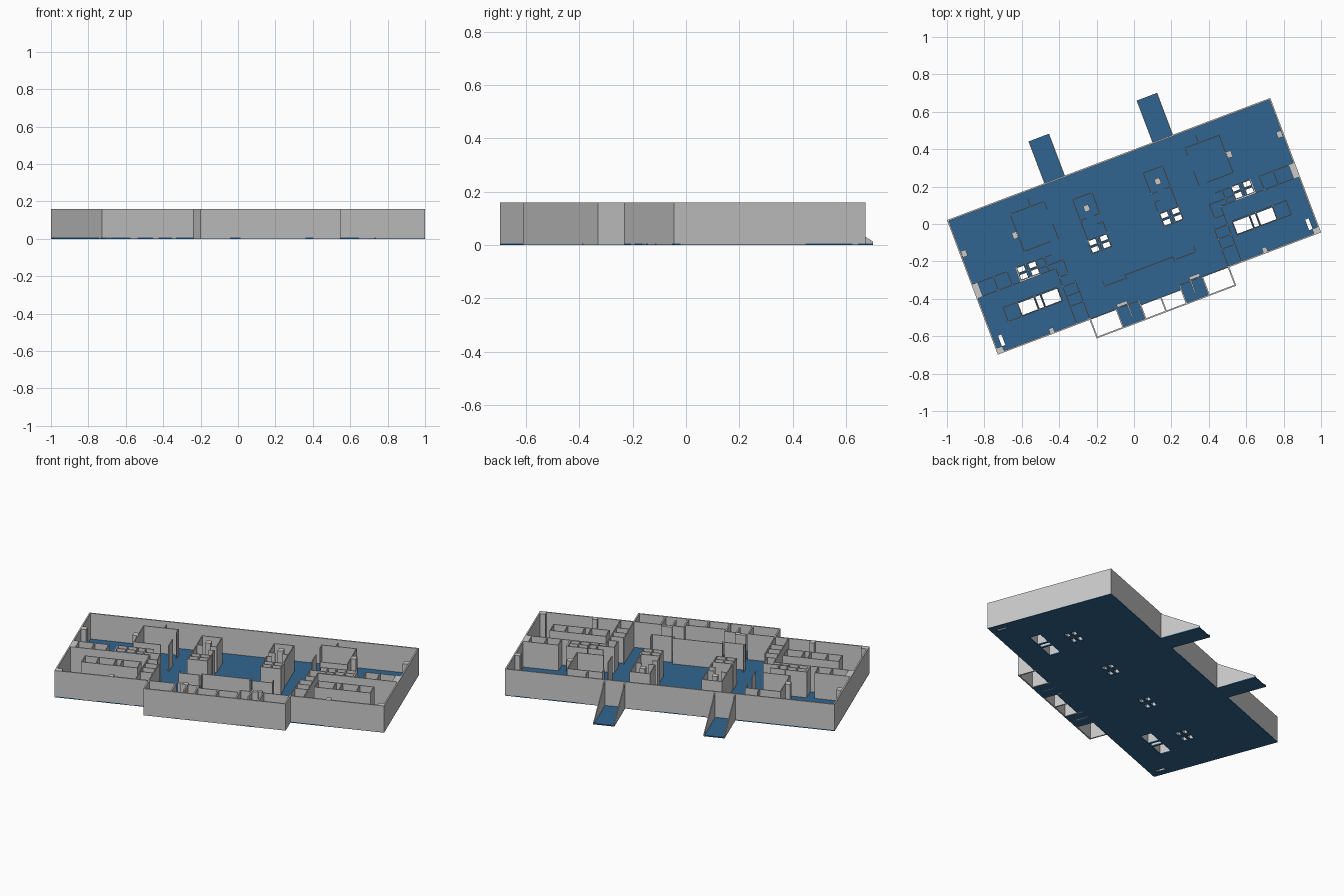
import bpy, bmesh, math
from mathutils import Matrix

# Plan is drawn for the right half in local (u, v) coordinates, mirrored, then turned
PLACE = Matrix.Rotation(math.radians(20.7), 4, 'Z') @ Matrix.Translation((-0.004, 0, 0))
H = 0.16
T = 0.005
blue = bpy.data.materials.new("floor_blue")
blue.diffuse_color = (0.03, 0.13, 0.28, 1)


def finish(name, bm, mat=None):
    bmesh.ops.recalc_face_normals(bm, faces=bm.faces)
    me = bpy.data.meshes.new(name)
    bm.to_mesh(me)
    bm.free()
    ob = bpy.data.objects.new(name, me)
    bpy.context.collection.objects.link(ob)
    ob.matrix_world = PLACE
    if mat:
        me.materials.append(mat)
    mod = ob.modifiers.new("mirror", 'MIRROR')
    mod.use_clip = True
    mod.merge_threshold = 0.0005
    return ob


def box(bm, u0, v0, u1, v1, z0, z1):
    m = Matrix.Translation(((u0 + u1) / 2, (v0 + v1) / 2, (z0 + z1) / 2)) @ \
        Matrix.Diagonal((u1 - u0, v1 - v0, z1 - z0, 1))
    bmesh.ops.create_cube(bm, size=1, matrix=m)


def walls(name, segs, t=T, z0=0.004, h=H):
    """Axis-aligned wall segments (u0, v0, u1, v1), thickened about their line."""
    bm = bmesh.new()
    for u0, v0, u1, v1 in segs:
        lo = 0 if u0 == 0 else u0 - t / 2
        box(bm, lo, min(v0, v1) - t / 2, u1 + t / 2, max(v0, v1) + t / 2, z0, h)
    return finish(name, bm)


def room(u0, v0, u1, v1):
    return [(u0, v0, u1, v0), (u0, v1, u1, v1), (u0, v0, u0, v1), (u1, v0, u1, v1)]


# Floor: outline rectangles minus shaft openings, on a grid of cut lines
solid = [(0, -0.396, 0.924, 0.373), (0.25, 0.373, 0.368, 0.612),
         (0.117, -0.502, 0.245, -0.396), (0, -0.42, 0.117, -0.396)]
holes = [(0.503, -0.245, 0.592, -0.178), (0.602, -0.245, 0.628, -0.178),
         (0.638, -0.245, 0.726, -0.178), (0.868, -0.362, 0.888, -0.302)]
CLUSTERS = (0.205, 0.613)
CV = -0.033
for cu in CLUSTERS:
    for su in (-1, 1):
        for sv in (-1, 1):
            a, b = cu + su * 0.032, CV + sv * 0.02
            holes.append((a - 0.019, b - 0.013, a + 0.019, b + 0.013))
us = sorted({r[i] for r in solid + holes for i in (0, 2)})
vs = sorted({r[i] for r in solid + holes for i in (1, 3)})


def inside(rects, u, v):
    return any(r[0] < u < r[2] and r[1] < v < r[3] for r in rects)


bm = bmesh.new()
grid = {}
for i in range(len(us) - 1):
    for j in range(len(vs) - 1):
        cu, cv = (us[i] + us[i + 1]) / 2, (vs[j] + vs[j + 1]) / 2
        if inside(solid, cu, cv) and not inside(holes, cu, cv):
            face = []
            for k in ((i, j), (i + 1, j), (i + 1, j + 1), (i, j + 1)):
                if k not in grid:
                    grid[k] = bm.verts.new((us[k[0]], vs[k[1]], 0))
                face.append(grid[k])
            bm.faces.new(face)
ext = bmesh.ops.extrude_face_region(bm, geom=bm.faces[:])
bmesh.ops.translate(bm, vec=(0, 0, 0.006),
                    verts=[g for g in ext['geom'] if isinstance(g, bmesh.types.BMVert)])
# drop side faces on the mirror plane
bmesh.ops.delete(bm, context='FACES_ONLY',
                 geom=[f for f in bm.faces if all(abs(v.co.x) < 1e-6 for v in f.verts)])
finish("floor", bm, blue)

# Outer shell and front annex
walls("outer_walls", [(0, 0.369, 0.92, 0.369), (0.92, -0.392, 0.92, 0.369),
                      (0.395, -0.392, 0.92, -0.392)], 0.008, 0.002)
walls("annex_walls", [(0, -0.498, 0.395, -0.498), (0.395, -0.498, 0.395, -0.392),
                      (0.245, -0.498, 0.245, -0.392), (0.117, -0.498, 0.117, -0.392),
                      (0.18, -0.46, 0.18, -0.392), (0, -0.498, 0, -0.42)], 0.008, 0)
walls("annex_inner_walls", [(0.245, -0.392, 0.395, -0.392), (0, -0.418, 0.117, -0.418),
                            (0.117, -0.392, 0.215, -0.392)])

# Sloping ramp side walls
bm = bmesh.new()
for u in (0.25, 0.363):
    f = bm.faces.new([bm.verts.new((u, v, z)) for v, z in
                      ((0.37, 0.002), (0.612, 0.002), (0.612, 0.013), (0.37, 0.157))])
    e = bmesh.ops.extrude_face_region(bm, geom=[f])
    bmesh.ops.translate(bm, vec=(T, 0, 0),
                        verts=[g for g in e['geom'] if isinstance(g, bmesh.types.BMVert)])
finish("ramp_side_walls", bm)

# Central core: upper room, flank wall and shaft enclosure
walls("core_walls", [(0.147, 0.237, 0.257, 0.237), (0.147, 0.118, 0.147, 0.237),
                     (0.257, -0.01, 0.257, 0.237), (0.147, 0.118, 0.18, 0.118),
                     (0.225, 0.118, 0.257, 0.118), (0.147, 0.02, 0.147, 0.07),
                     (0.147, 0.07, 0.175, 0.07)])
for n, cu in zip(("inner", "outer"), CLUSTERS):
    walls(n + "_shaft_walls", room(cu - 0.055, CV - 0.037, cu + 0.055, CV + 0.037) +
          [(cu, CV - 0.037, cu, CV + 0.037), (cu - 0.055, CV, cu + 0.055, CV)])

# Back room
walls("back_room_walls", [(0.402, 0.283, 0.597, 0.283), (0.597, 0.07, 0.597, 0.283),
                          (0.45, 0.07, 0.597, 0.07), (0.402, 0.24, 0.402, 0.283),
                          (0.402, 0.07, 0.402, 0.15), (0.48, 0.283, 0.48, 0.325)])

# Side row of rooms
walls("row_walls", [(0.72, 0.002, 0.92, 0.002), (0.47, -0.075, 0.92, -0.075),
                    (0.72, -0.075, 0.72, 0.002), (0.80, -0.075, 0.80, 0.002),
                    (0.418, -0.045, 0.55, -0.045), (0.51, -0.075, 0.51, 0.002),
                    (0.47, 0.002, 0.55, 0.002), (0.672, -0.075, 0.672, 0.002)])

# Column of small rooms and stair room
walls("column_walls", [(0.396, -0.392, 0.396, -0.17), (0.471, -0.392, 0.471, -0.075),
                       (0.396, -0.292, 0.471, -0.292), (0.396, -0.235, 0.471, -0.235),
                       (0.396, -0.18, 0.471, -0.18), (0.418, -0.125, 0.471, -0.125),
                       (0.418, -0.125, 0.418, -0.045)])
walls("stair_walls", room(0.498, -0.25, 0.809, -0.17) +
      [(u, -0.25, u, -0.17) for u in (0.597, 0.633, 0.73)])

# Lobby screen with set-back ends
walls("lobby_screen", [(0, -0.238, 0.137, -0.238), (0.137, -0.262, 0.137, -0.238),
                       (0.15, -0.256, 0.26, -0.256), (0.26, -0.256, 0.26, -0.225)])

# Piers: centre u, v, half sizes
bm = bmesh.new()
for u, v, a, b in ((0.901, -0.376, 0.016, 0.014), (0.901, 0.173, 0.014, 0.018),
                   (0.613, 0.168, 0.013, 0.018), (0.902, -0.036, 0.014, 0.037),
                   (0.609, -0.376, 0.013, 0.013), (0.203, 0.168, 0.015, 0.017),
                   (0.207, -0.378, 0.03, 0.009)):
    box(bm, u - a, v - b, u + a, v + b, 0.004, H)
finish("piers", bm)
